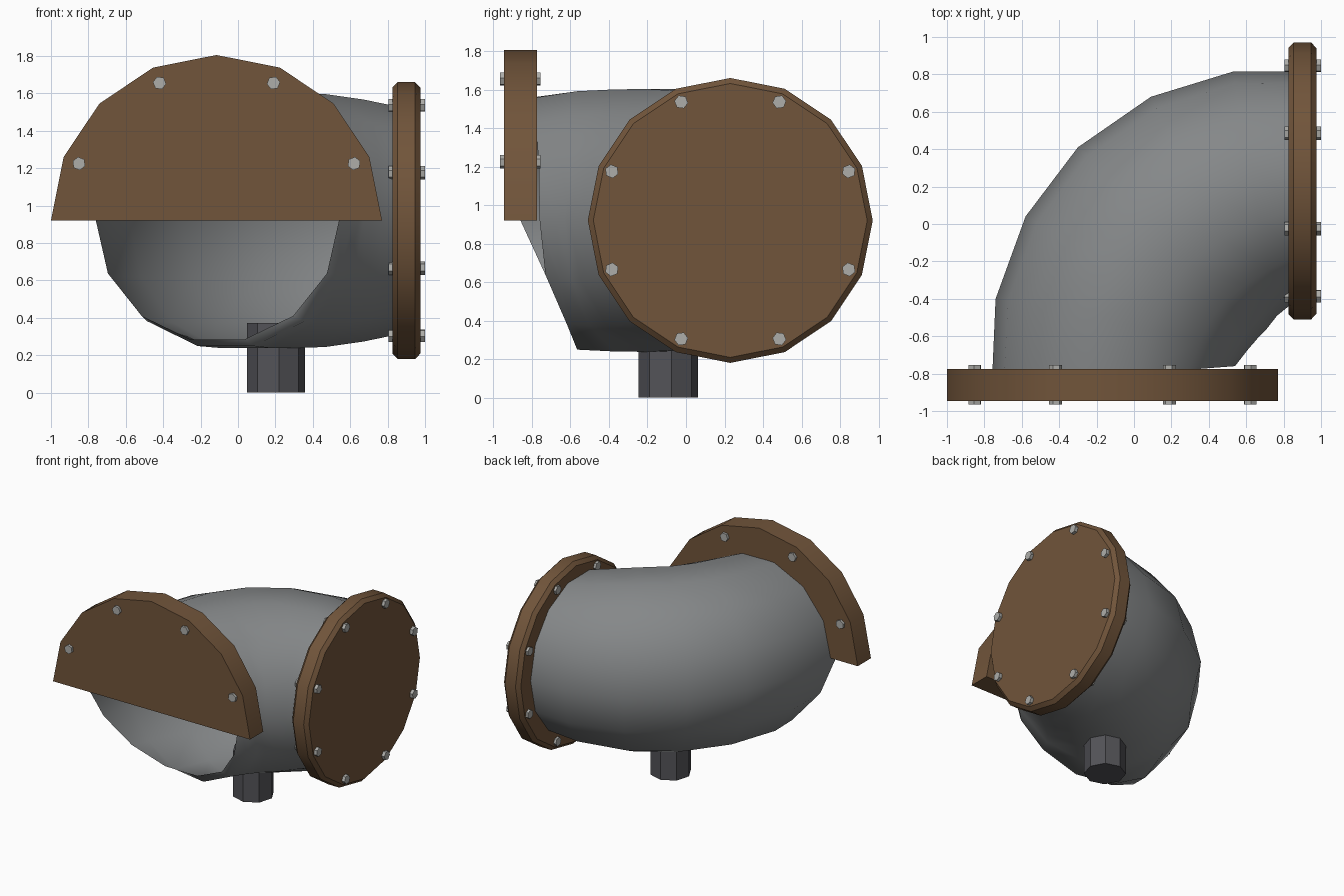
import bpy, bmesh, math
from mathutils import Vector, Matrix

if "Cube" in bpy.data.objects:
    bpy.data.objects.remove(bpy.data.objects["Cube"])

ZC = 0.92  # height of the pipe axis


def material(name, rgb):
    m = bpy.data.materials.new(name)
    m.diffuse_color = (*rgb, 1)
    m.use_nodes = True
    m.node_tree.nodes["Principled BSDF"].inputs["Base Color"].default_value = m.diffuse_color
    return m


GREY = material("pipe_grey", (0.235, 0.245, 0.25))
BROWN = material("rust_brown", (0.165, 0.09, 0.043))
STEEL = material("bolt_steel", (0.42, 0.42, 0.40))
DARK = material("dark_iron", (0.085, 0.085, 0.095))


def finish(bm, name, mat, angle=None):
    bmesh.ops.recalc_face_normals(bm, faces=bm.faces)
    me = bpy.data.meshes.new(name)
    bm.to_mesh(me)
    bm.free()
    me.materials.append(mat)
    ob = bpy.data.objects.new(name, me)
    bpy.context.collection.objects.link(ob)
    if angle:
        bpy.ops.object.select_all(action='DESELECT')
        ob.select_set(True)
        bpy.context.view_layer.objects.active = ob
        bpy.ops.object.shade_smooth_by_angle(angle=math.radians(angle))
    return ob


def prism(bm, profile, a, b, place):
    """Extrude a 2D profile from depth a to b; place maps (u, v, depth) to 3D."""
    lo = [bm.verts.new(place(u, v, a)) for u, v in profile]
    hi = [bm.verts.new(place(u, v, b)) for u, v in profile]
    n = len(profile)
    caps = [bm.faces.new(lo), bm.faces.new(hi[::-1])]
    for i in range(n):
        j = (i + 1) % n
        bm.faces.new((lo[i], lo[j], hi[j], hi[i]))
    return caps


def ngon(n, r, start=0.0, cu=0.0, cv=0.0, count=None):
    return [(cu + r * math.cos(start + math.tau * i / n),
             cv + r * math.sin(start + math.tau * i / n)) for i in range(count or n)]


def on_front(u, v, d):
    return (-0.115 + u, d, ZC + v)


def on_right(u, v, d):
    return (d, 0.23 + u, ZC + v)


# Elbow pipe: 14-sided rings given by outer and inner bend points in plan
rings = [((-0.76, -0.86), (0.54, -0.76)), ((-0.74, -0.40), (0.61, -0.67)),
         ((-0.58, 0.04), (0.645, -0.63)), ((-0.30, 0.41), (0.67, -0.60)),
         ((0.09, 0.68), (0.71, -0.56)), ((0.53, 0.815), (0.765, -0.49)),
         ((0.90, 0.815), (0.90, -0.38))]
SIDES = 14
bm = bmesh.new()
loops = []
for k, (o, i) in enumerate(rings):
    o, i = Vector(o), Vector(i)
    c, h = (o + i) / 2, (o - i) / 2
    rz = max(h.length, 0.615)
    loop = []
    for s in range(SIDES):
        t = math.tau * s / SIDES
        p = c + h * math.cos(t)
        if k == 0 and math.sin(t) < -0.01:  # front rim is cut back below the flange
            p.y = -0.86 - 0.30 * math.sin(t)
        loop.append(bm.verts.new((p.x, p.y, ZC + rz * math.sin(t))))
    loops.append(loop)
for a, b in zip(loops, loops[1:]):
    for s in range(SIDES):
        t = (s + 1) % SIDES
        bm.faces.new((a[s], a[t], b[t], b[s]))
finish(bm, "elbow_pipe", GREY, 60)

# Front half flange
bm = bmesh.new()
prism(bm, ngon(16, 0.885, count=9), -0.945, -0.775, on_front)
finish(bm, "front_half_flange", BROWN, 30)

# Right round flange with chamfered rims
bm = bmesh.new()
caps = prism(bm, ngon(16, 0.74), 0.825, 0.975, on_right)
bmesh.ops.bevel(bm, geom=[e for f in caps for e in f.edges], offset=0.028,
                segments=1, affect='EDGES')
finish(bm, "right_flange", BROWN, 30)


# Bolts through each flange
def bolts(name, count, r, a, b, place):
    for i in range(count):
        t = math.radians(22.5 + 45 * i)
        bm = bmesh.new()
        prism(bm, ngon(6, 0.036, t, r * math.cos(t), r * math.sin(t)), a, b, place)
        finish(bm, f"{name}_{i + 1}", STEEL)


bolts("front_bolt", 4, 0.796, -0.965, -0.755, on_front)
bolts("right_bolt", 8, 0.666, 0.805, 1.0, on_right)

# Drain stub under the elbow
bm = bmesh.new()
prism(bm, ngon(8, 0.155, math.radians(6), 0.203, -0.092), 0.0, 0.372,
      lambda u, v, d: (u, v, d))
finish(bm, "drain_stub", DARK)
